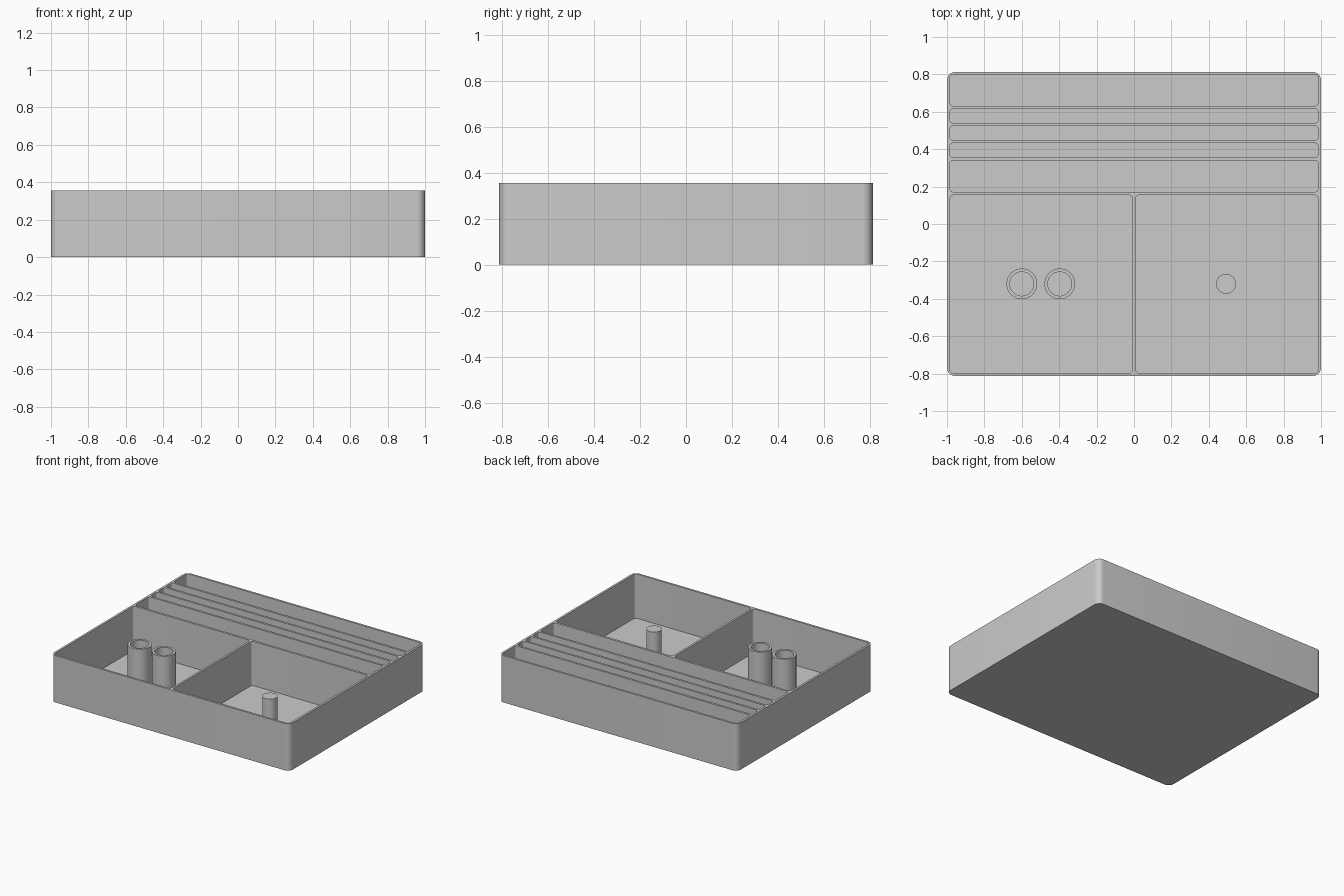
import bpy
import bmesh
import math

cube = bpy.data.objects.get("Cube")
if cube:
    bpy.data.objects.remove(cube, do_unlink=True)

W, D, H = 1.0, 0.813, 0.355      # half width, half depth, height
WALL, FLOOR = 0.016, 0.02
INNER_X, INNER_Y = W - WALL, D - WALL

grey = bpy.data.materials.new("plain grey")
grey.use_nodes = True
COLOUR = (0.6, 0.6, 0.6, 1)
grey.diffuse_color = COLOUR
grey.node_tree.nodes["Principled BSDF"].inputs["Base Color"].default_value = COLOUR


def rounded_rect(x0, x1, y0, y1, r, steps=8):
    """Counter-clockwise outline with rounded corners."""
    corners = [(x1 - r, y1 - r), (x0 + r, y1 - r), (x0 + r, y0 + r), (x1 - r, y0 + r)]
    points = []
    for quarter, (cx, cy) in enumerate(corners):
        for i in range(steps + 1):
            a = (quarter + i / steps) * math.pi / 2
            points.append((cx + r * math.cos(a), cy + r * math.sin(a)))
    return points


def circle(cx, cy, r, n=48):
    return [(cx + r * math.cos(2 * math.pi * i / n),
             cy + r * math.sin(2 * math.pi * i / n)) for i in range(n)]


def prism(name, outlines, z0, z1):
    """Extrude each closed outline from z0 to z1 into one object."""
    bm = bmesh.new()
    for outline in outlines:
        low = [bm.verts.new((x, y, z0)) for x, y in outline]
        high = [bm.verts.new((x, y, z1)) for x, y in outline]
        bm.faces.new(low[::-1])
        bm.faces.new(high)
        n = len(outline)
        for i in range(n):
            j = (i + 1) % n
            bm.faces.new((low[i], low[j], high[j], high[i]))
    mesh = bpy.data.meshes.new(name)
    bm.to_mesh(mesh)
    bm.free()
    mesh.materials.append(grey)
    obj = bpy.data.objects.new(name, mesh)
    bpy.context.collection.objects.link(obj)
    return obj


def select(obj):
    bpy.ops.object.select_all(action='DESELECT')
    obj.select_set(True)
    bpy.context.view_layer.objects.active = obj


def carve(obj, cutter):
    cutter.hide_render = True
    select(obj)
    mod = obj.modifiers.new("carve", 'BOOLEAN')
    mod.operation = 'DIFFERENCE'
    mod.solver = 'EXACT'
    mod.object = cutter
    bpy.ops.object.modifier_apply(modifier=mod.name)
    bpy.data.objects.remove(cutter, do_unlink=True)


def smooth(obj):
    select(obj)
    bpy.ops.object.shade_smooth_by_angle(angle=math.radians(30))


# Tray: rounded block with long slots at the back and two bins at the front
pockets = [rounded_rect(-INNER_X, INNER_X, y0, y1, 0.016)
           for y0, y1 in [(0.632, INNER_Y), (0.54, 0.616), (0.448, 0.524),
                          (0.356, 0.432), (0.172, 0.34)]]
for x0, x1 in [(-INNER_X, -WALL / 2), (WALL / 2, INNER_X)]:
    pockets.append(rounded_rect(x0, x1, -INNER_Y, 0.155, 0.02))

tray = prism("tray", [rounded_rect(-W, W, -D, D, 0.045)], 0, H)
carve(tray, prism("pocket_cutter", pockets, FLOOR, H + 0.1))
smooth(tray)

# Pair of open tubes in the right bin
for name, x in [("outer_tube", -0.6), ("inner_tube", -0.397)]:
    tube = prism(name, [circle(x, -0.32, 0.082)], FLOOR - 0.005, 0.35)
    carve(tube, prism("bore_cutter", [circle(x, -0.32, 0.064)], FLOOR, H + 0.1))
    smooth(tube)

# Solid post in the left bin
smooth(prism("post", [circle(0.492, -0.32, 0.053)], FLOOR - 0.005, 0.25))
